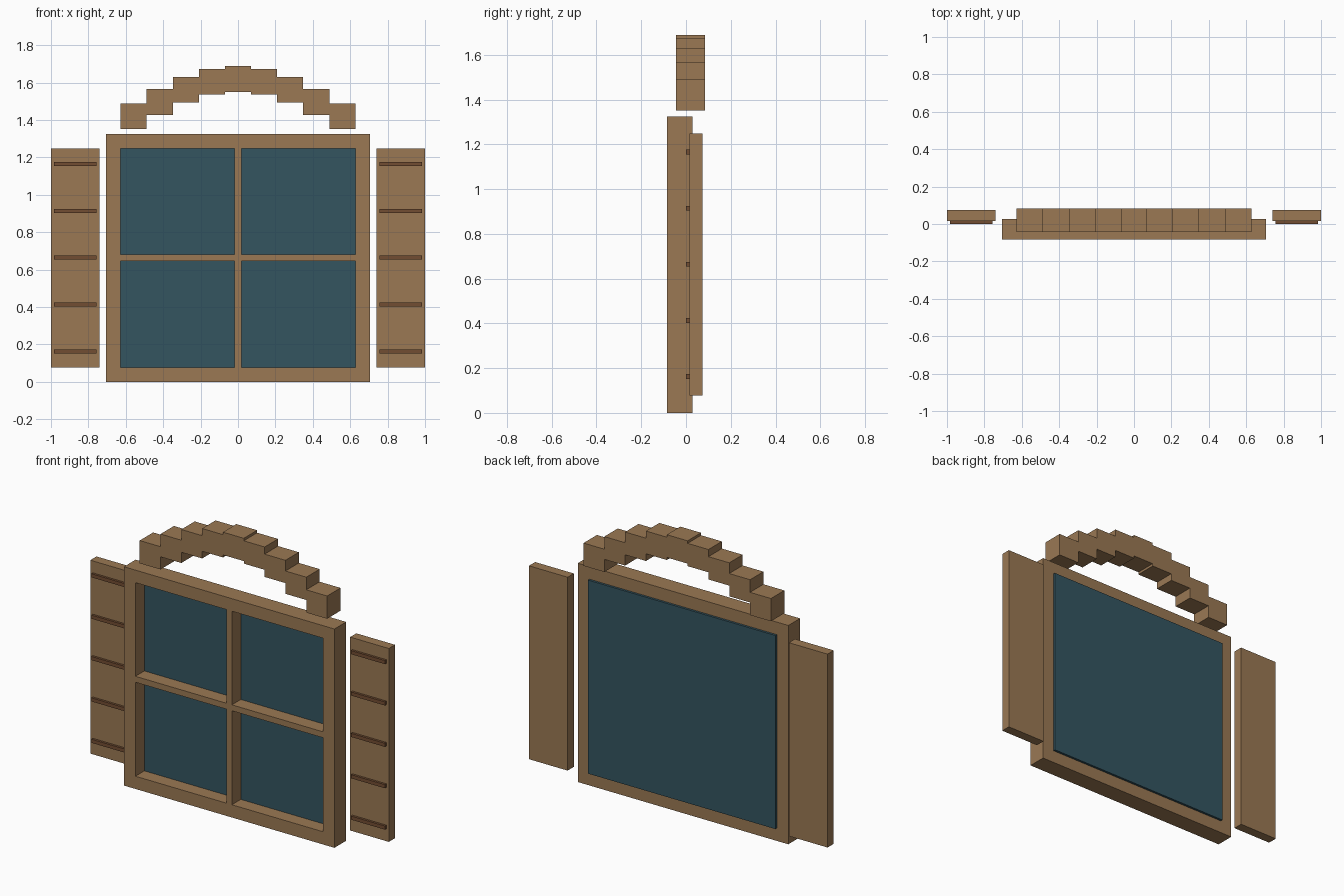
import bpy, bmesh, math

if "Cube" in bpy.data.objects:
    bpy.data.objects.remove(bpy.data.objects["Cube"])


def material(name, rgb):
    m = bpy.data.materials.new(name)
    m.diffuse_color = (*rgb, 1)
    m.use_nodes = True
    m.node_tree.nodes["Principled BSDF"].inputs["Base Color"].default_value = m.diffuse_color
    return m


WOOD = material("wood", (0.325, 0.19, 0.088))
DARK = material("dark_wood", (0.17, 0.075, 0.032))
GLASS = material("glass", (0.034, 0.09, 0.118))


def finish(name, bm, mat):
    bmesh.ops.recalc_face_normals(bm, faces=bm.faces)
    me = bpy.data.meshes.new(name)
    bm.to_mesh(me)
    bm.free()
    me.materials.append(mat)
    ob = bpy.data.objects.new(name, me)
    bpy.context.collection.objects.link(ob)
    return ob


def box(name, x, y, z, mat):
    """Box from (min, max) ranges on each axis."""
    bm = bmesh.new()
    bmesh.ops.create_cube(bm, size=1)
    for v in bm.verts:
        v.co = [r[0] + (c + 0.5) * (r[1] - r[0]) for r, c in zip((x, y, z), v.co)]
    return finish(name, bm, mat)


# Window frame: rectangular ring extruded front to back
FRONT, BACK = -0.084, 0.028
OX, IX = 0.705, 0.628
OZ, IZ = (0, 1.325), (0.077, 1.249)
bm = bmesh.new()


def loop(hx, zr):
    pts = ((-hx, zr[0]), (hx, zr[0]), (hx, zr[1]), (-hx, zr[1]))
    return [bm.verts.new((x, FRONT, z)) for x, z in pts]


outer, inner = loop(OX, OZ), loop(IX, IZ)
for i in range(4):
    j = (i + 1) % 4
    bm.faces.new((outer[i], outer[j], inner[j], inner[i]))
ext = bmesh.ops.extrude_face_region(bm, geom=bm.faces[:], use_keep_orig=True)
for g in ext["geom"]:
    if isinstance(g, bmesh.types.BMVert):
        g.co.y = BACK
finish("window_frame", bm, WOOD)

# Glass stands slightly proud of the frame at the back; bars are flush in front
GLASS_Y = (0.001, 0.042)
MID, HALF = 0.664, 0.018
box("glass_pane", (-IX, IX), GLASS_Y, IZ, GLASS)
box("vertical_bar", (-HALF, HALF), (FRONT, GLASS_Y[0]), IZ, WOOD)
for side, xr in (("left", (-IX, -HALF)), ("right", (HALF, IX))):
    box(f"horizontal_bar_{side}", xr, (FRONT, GLASS_Y[0]), (MID - HALF, MID + HALF), WOOD)

# Shutters with five dark slats each
for side, s in (("left", -1), ("right", 1)):
    box(f"shutter_{side}", sorted((s * 0.741, s * 1.0)), (0.015, 0.074), (0.077, 1.248), WOOD)
    for i in range(5):
        z = MID + (i - 2) * 0.2505
        box(f"shutter_slat_{side}_{i + 1}", sorted((s * 0.756, s * 0.983)),
            (0.001, 0.016), (z - 0.011, z + 0.011), DARK)

# Stepped arch of nine blocks following a sine rise
STEP = 0.1395
for i in range(9):
    x = (i - 4) * STEP
    z = 1.420 + 0.2 * math.sin(math.pi * i / 8)
    box(f"arch_block_{i + 1}", (x - STEP / 2, x + STEP / 2), (-0.044, 0.084),
        (z - 0.069, z + 0.069), WOOD)
